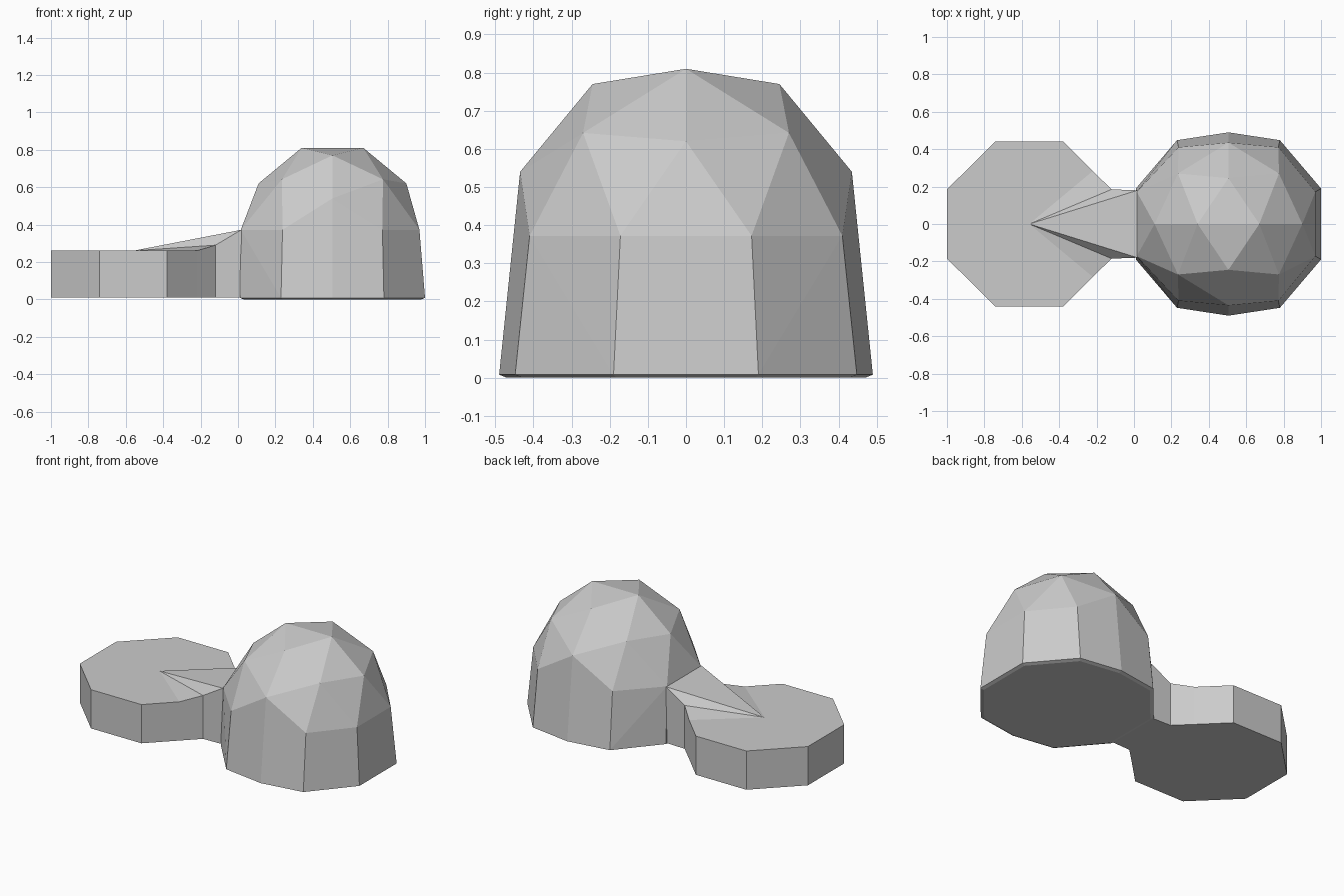
import bpy, bmesh

if "Cube" in bpy.data.objects:
    bpy.data.objects.remove(bpy.data.objects["Cube"])


def make_object(name, bm):
    bmesh.ops.recalc_face_normals(bm, faces=bm.faces[:])
    mesh = bpy.data.meshes.new(name)
    bm.to_mesh(mesh)
    bm.free()
    obj = bpy.data.objects.new(name, mesh)
    bpy.context.collection.objects.link(obj)
    return obj


# Faceted dome: hull of quarter points mirrored about its centre
CX = 0.505
quarter = [(0.165, 0, 0.81), (0, 0.245, 0.77), (0.395, 0, 0.62),
           (0.27, 0.27, 0.642), (0, 0.435, 0.54),
           (0.465, 0.172, 0.372), (0.267, 0.41, 0.372)]
foot = [(0.495, 0.19), (0.275, 0.448), (0, 0.49)]
quarter += [(x, y, 0.008) for x, y in foot]
quarter += [(x * 0.96, y * 0.96, 0) for x, y in foot]   # bevelled bottom rim

points = {(CX + sx * x, sy * y, z) for x, y, z in quarter
          for sx in (-1, 1) for sy in (-1, 1)}
# The two wall corners that meet the neck stand upright
points = {(0.015, y, z) if abs(z - 0.372) < 1e-4 and x < 0.1 else (x, y, z)
          for x, y, z in points}
bm = bmesh.new()
for p in sorted(points):
    bm.verts.new(p)
bmesh.ops.convex_hull(bm, input=bm.verts[:])
bmesh.ops.dissolve_limit(bm, angle_limit=0.01, verts=bm.verts[:], edges=bm.edges[:])
make_object("dome", bm)

# Octagonal platform with a ramped neck: half outline (x, y, top height)
outline = [(-1, 0, 0.26), (-1, 0.185, 0.26), (-0.74, 0.442, 0.26),
           (-0.38, 0.442, 0.26), (-0.22, 0.283, 0.26),
           (-0.12, 0.185, 0.29), (0.018, 0.18, 0.372), (0.018, 0, 0.372)]
bm = bmesh.new()
top = [bm.verts.new(p) for p in outline]
low = [bm.verts.new((x, y, 0.01)) for x, y, z in outline]
tip = bm.verts.new((-0.56, 0, 0.26))
bm.faces.new(top[:5] + [tip])
for i in (4, 5, 6):
    bm.faces.new((top[i], top[i + 1], tip))
for i in range(7):
    bm.faces.new((top[i], low[i], low[i + 1], top[i + 1]))
bm.faces.new(low)

# Mirror the half across y = 0
both = bmesh.ops.duplicate(bm, geom=bm.verts[:] + bm.edges[:] + bm.faces[:])
for v in both["geom"]:
    if isinstance(v, bmesh.types.BMVert):
        v.co.y *= -1
bmesh.ops.remove_doubles(bm, verts=bm.verts[:], dist=1e-4)
make_object("platform_and_neck", bm)
